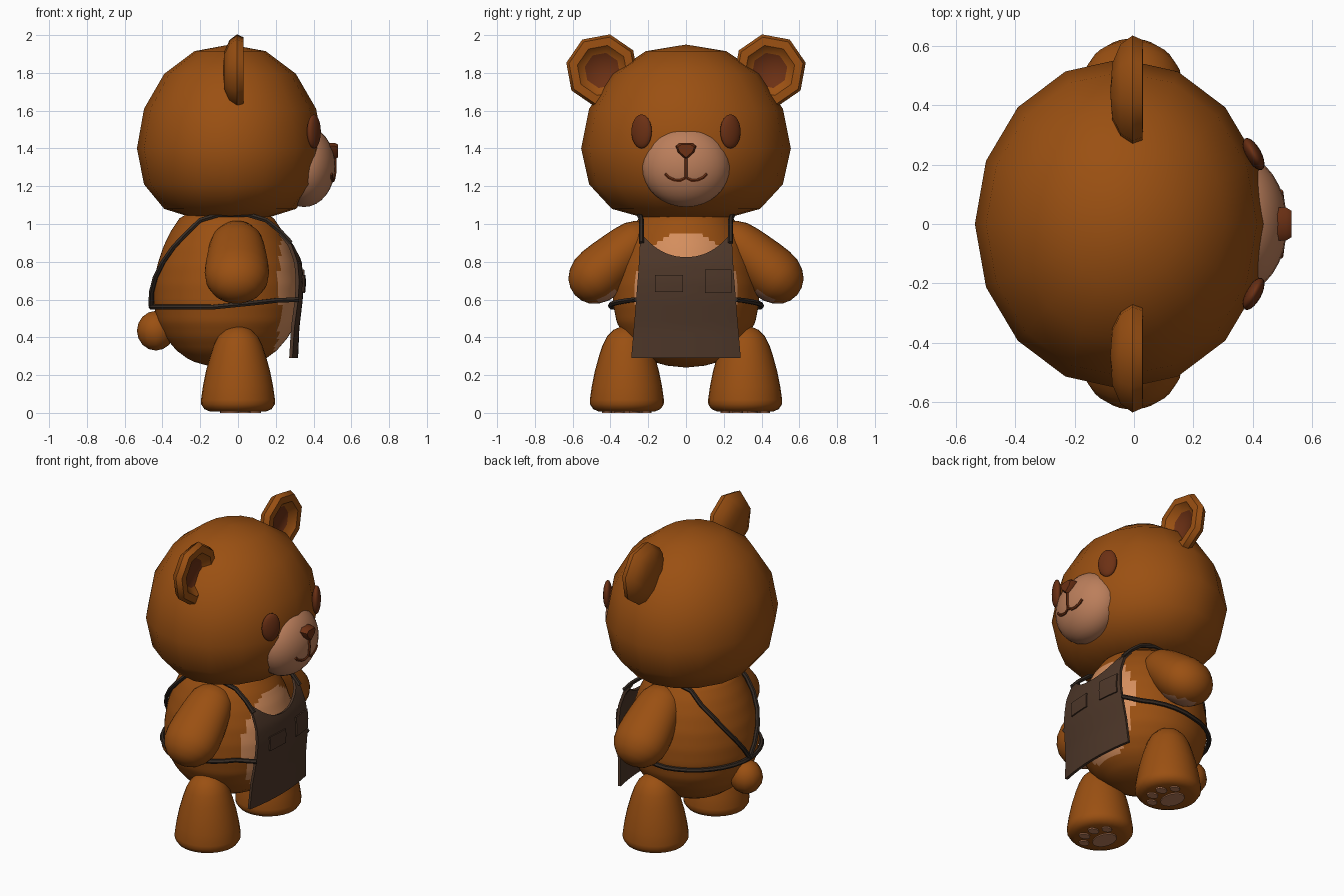
import bpy, bmesh, math
from mathutils import Matrix, Vector

if "Cube" in bpy.data.objects:
    bpy.data.objects.remove(bpy.data.objects["Cube"])


def material(name, rgb):
    m = bpy.data.materials.new(name)
    m.diffuse_color = (*rgb, 1)
    m.use_nodes = True
    m.node_tree.nodes["Principled BSDF"].inputs["Base Color"].default_value = m.diffuse_color
    return m


FUR = material("brown fur", (0.325, 0.080, 0.006))
BELLY = material("light belly", (0.66, 0.27, 0.11))
MUZZLE = material("pale muzzle and pads", (0.50, 0.21, 0.105))
DARK = material("dark brown", (0.150, 0.030, 0.007))
CLOTH = material("apron cloth", (0.075, 0.038, 0.022))
STRAP = material("strap leather", (0.036, 0.024, 0.017))


def finish(name, bm, mats, angle=50):
    bmesh.ops.recalc_face_normals(bm, faces=bm.faces)
    me = bpy.data.meshes.new(name)
    bm.to_mesh(me)
    bm.free()
    for m in mats:
        me.materials.append(m)
    for p in me.polygons:
        p.use_smooth = True
    me.set_sharp_from_angle(angle=math.radians(angle))
    ob = bpy.data.objects.new(name, me)
    bpy.context.collection.objects.link(ob)
    return ob


def lathe(name, profile, segs, mats, matrix=Matrix(), rule=None, turn=0.0, angle=50):
    """Spin (radius, height) points round z; rule(centre, normal) picks material 1."""
    bm = bmesh.new()
    rings = [[bm.verts.new((r * math.cos(turn + 2 * math.pi * i / segs),
                            r * math.sin(turn + 2 * math.pi * i / segs), z))
              for i in range(segs)] for r, z in profile]
    for a, b in zip(rings, rings[1:]):
        for i in range(segs):
            j = (i + 1) % segs
            bm.faces.new((a[i], a[j], b[j], b[i]))
    bmesh.ops.remove_doubles(bm, verts=bm.verts, dist=1e-5)
    bmesh.ops.recalc_face_normals(bm, faces=bm.faces)
    if rule:
        for f in bm.faces:
            f.material_index = int(rule(f.calc_center_median(), f.normal))
    bm.transform(matrix)
    return finish(name, bm, mats, angle)


def mirrored(ob, name):
    me = ob.data.copy()
    me.transform(Matrix.Scale(-1, 4, (0, 1, 0)))
    me.flip_normals()
    bpy.context.collection.objects.link(bpy.data.objects.new(name, me))


def place(loc, scale=(1, 1, 1), rot=Matrix()):
    return Matrix.Translation(loc) @ rot @ Matrix.Diagonal((*scale, 1))


def ball(n):
    return [(math.sin(math.pi * i / n), -math.cos(math.pi * i / n)) for i in range(n + 1)]


def interp(table, t):
    for (a, va), (b, vb) in zip(table, table[1:]):
        if t <= b:
            return va + (vb - va) * max(0, t - a) / (b - a)
    return table[-1][1]


def tube(name, points, depth, mat):
    cu = bpy.data.curves.new(name, 'CURVE')
    cu.dimensions, cu.bevel_depth, cu.bevel_resolution = '3D', depth, 1
    cu.use_fill_caps = True
    sp = cu.splines.new('POLY')
    sp.points.add(len(points) - 1)
    for p, co in zip(sp.points, points):
        p.co = (*co, 1)
    tmp = bpy.data.objects.new(name + "_curve", cu)
    bm = bmesh.new()
    me = tmp.to_mesh()
    bm.from_mesh(me)
    tmp.to_mesh_clear()
    bpy.data.objects.remove(tmp)
    return finish(name, bm, [mat])


# Head: 16-sided ball, flattened below
head = [(0, 1.02), (0.383, 1.03), (0.707, 1.08), (0.924, 1.21), (1, 1.40),
        (0.924, 1.61), (0.707, 1.795), (0.383, 1.915), (0, 1.95)]
lathe("head", head, 16, [FUR], place((-0.042, 0, 0), (0.493, 0.555, 1)))

# Muzzle, nose and mouth
MC, MR = Vector((0.35, 0, 1.305)), Vector((0.165, 0.235, 0.215))
lathe("muzzle", ball(16), 32, [MUZZLE], place(MC, MR))


def on_muzzle(y, z):
    k = 1 - (y / MR.y) ** 2 - ((z - MC.z) / MR.z) ** 2
    return (MC.x + MR.x * math.sqrt(max(k, 0)), y, z)


bm = bmesh.new()
outline = [(-0.055, 1.412), (-0.032, 1.430), (0.032, 1.430), (0.055, 1.412),
           (0.042, 1.378), (0, 1.340), (-0.042, 1.378)]
back = [bm.verts.new((0.46, y, z)) for y, z in outline]
front = [bm.verts.new((0.530, y * 0.8, 1.39 + (z - 1.39) * 0.75)) for y, z in outline]
mid = [bm.verts.new((0.512, y, z)) for y, z in outline]
for a, b in ((back, mid), (mid, front)):
    for i in range(7):
        bm.faces.new((a[i], a[(i + 1) % 7], b[(i + 1) % 7], b[i]))
bm.faces.new(front)
bm.faces.new(back)
finish("nose", bm, [DARK])
tube("mouth_line", [on_muzzle(0, 1.36 - 0.02 * i) for i in range(7)], 0.009, DARK)
smile = [(-0.11, 1.265), (-0.09, 1.245), (-0.06, 1.232), (-0.03, 1.230), (0, 1.245)]
smile += [(-y, z) for y, z in reversed(smile[:-1])]
tube("mouth_smile", [on_muzzle(y, z) for y, z in smile], 0.009, DARK)

# Eyes
eye = lathe("eye_left", ball(12), 20, [DARK],
            place((0.402, 0.235, 1.49), (0.026, 0.060, 0.09), Matrix.Rotation(0.5, 4, 'Z')))
mirrored(eye, "eye_right")

# Ears: eight-sided cups with a dark floor
cup = [(0, -0.08), (0.10, -0.073), (0.165, -0.045), (0.195, -0.005), (0.180, 0.028),
       (0.135, 0.030), (0.095, -0.012), (0, -0.014)]
ear = lathe("ear_left", cup, 8, [FUR, DARK],
            place((0, 0.443, 1.813), rot=Matrix.Rotation(math.pi / 2, 4, 'Y')),
            lambda c, n: c.z > -0.016 and c.xy.length < 0.09 and n.z > 0.9,
            turn=math.radians(12))
mirrored(ear, "ear_right")

# Body: egg shape with a pale belly patch on the front
EGG = [(0.24, 0), (0.25, 0.10), (0.275, 0.19), (0.33, 0.265), (0.40, 0.325), (0.48, 0.367),
       (0.58, 0.387), (0.68, 0.385), (0.78, 0.368), (0.88, 0.335), (0.96, 0.297),
       (1.03, 0.25), (1.07, 0.18), (1.08, 0)]
BX = -0.06
heights = [0.24, 0.244] + [0.25 + 0.02 * i for i in range(42)] + [1.08]
lathe("body", [(interp(EGG, z), z) for z in heights], 64, [FUR, BELLY], place((BX, 0, 0)),
      lambda c, n: c.x > 0 and (c.y / 0.265) ** 2 + ((c.z - 0.64) / 0.32) ** 2 < 1)

# Tail
lathe("tail", ball(8), 12, [FUR], place((-0.435, 0, 0.435), (0.1, 0.1, 0.105)))

# Arms: fat teardrops hanging outward, pale palm on the inside
shoulder, hand = Vector((-0.006, 0.25, 0.92)), Vector((-0.006, 0.49, 0.71))
d = (hand - shoulder).normalized()
side = Vector((1, 0, 0))
rot = Matrix((side, d.cross(side), d)).transposed().to_4x4()
arm_pts = [(-0.09, 0), (-0.08, 0.045), (-0.05, 0.085), (0, 0.113), (0.06, 0.126), (0.12, 0.134),
           (0.20, 0.143), (0.27, 0.147), (0.33, 0.141), (0.38, 0.120), (0.42, 0.087),
           (0.442, 0.045), (0.45, 0)]
steps = sorted({t for t, _ in arm_pts} | {0.16, 0.24, 0.30, 0.355})
arm = lathe("arm_left", [(interp(arm_pts, t), t) for t in steps], 28, [FUR, MUZZLE],
            place(shoulder, (1.16, 1, 1), rot),
            lambda c, n: c.y > 0 and (c.x / 0.09) ** 2 + ((c.z - 0.32) / 0.09) ** 2 < 1)
mirrored(arm, "arm_right")

# Legs: rounded cones with paw pads under the feet
leg_pts = [(0, 0.006), (0.15, 0.008), (0.178, 0.02), (0.195, 0.045), (0.196, 0.07), (0.186, 0.14),
           (0.170, 0.22), (0.148, 0.30), (0.128, 0.36), (0.105, 0.405), (0.07, 0.44),
           (0.035, 0.455), (0, 0.46)]
leg = lathe("leg_left", leg_pts, 28, [FUR], place((0, 0.313, 0)))
mirrored(leg, "leg_right")
pads = [(-0.035, 0, 0.06, 0.085), (0.035, -0.105, 0.032, 0.026), (0.085, -0.04, 0.036, 0.028),
        (0.085, 0.04, 0.036, 0.028), (0.035, 0.105, 0.032, 0.026)]
for n, (x, y, rx, ry) in enumerate(pads):
    pad = lathe(f"paw_pad_left_{n}", [(0, 0), (1, 0), (1, 0.008), (0, 0.008)], 20, [MUZZLE],
                place((x, 0.313 + y, 0), (rx, ry, 1)))
    mirrored(pad, f"paw_pad_right_{n}")

# Apron: hanging sheet with a scooped neckline
HANG = [(0.29, 0.318), (0.45, 0.325), (0.60, 0.343), (0.70, 0.347), (0.80, 0.337),
        (0.90, 0.300), (0.97, 0.235), (1.03, 0.16)]


def sheet(name, cols, rows, point, thick, mat):
    bm = bmesh.new()
    g = [[bm.verts.new(point(i / cols, j / rows)) for j in range(rows + 1)] for i in range(cols + 1)]
    for i in range(cols):
        for j in range(rows):
            bm.faces.new((g[i][j], g[i + 1][j], g[i + 1][j + 1], g[i][j + 1]))
    bmesh.ops.recalc_face_normals(bm, faces=bm.faces)
    bmesh.ops.solidify(bm, geom=bm.faces[:], thickness=thick)
    return finish(name, bm, [mat], 40)


def cloth_point(y, z, out=0.0):
    return (interp(HANG, z) - 0.35 * y * y + out, y, z)


def apron_point(u, v):
    s = 2 * u - 1
    top = 0.825 + 0.13 * abs(s) ** 2.2
    z = 0.29 + (top - 0.29) * v
    return cloth_point(s * interp([(0.29, 0.29), (0.5, 0.272), (0.75, 0.252), (0.97, 0.24)], z), z)


sheet("apron", 20, 20, apron_point, 0.018, CLOTH)
for name, y0, y1, z0, z1 in (("pocket_right", -0.165, -0.015, 0.64, 0.73),
                             ("pocket_left", 0.10, 0.24, 0.635, 0.76)):
    sheet(name, 6, 4, lambda u, v: cloth_point(y0 + (y1 - y0) * u, z0 + (z1 - z0) * v, 0.013),
          0.009, CLOTH)


# Straps: over each shoulder to the middle of the back, and round the waist
def round_body(deg, z, gap=0.014):
    r = interp(EGG, z) + gap
    return (BX + r * math.cos(math.radians(deg)), r * math.sin(math.radians(deg)), z)


over = [cloth_point(0.236, 0.90), cloth_point(0.236, 0.96), (0.15, 0.236, 1.02),
        (0.05, 0.245, 1.05), (-0.1, 0.25, 1.05)]
over += [round_body(a, z, 0.016) for a, z in ((121, 1.02), (132, 0.95), (143, 0.88), (153, 0.80),
                                              (163, 0.72), (172, 0.64), (180, 0.565))]
strap = tube("shoulder_strap_left", over, 0.014, STRAP)
mirrored(strap, "shoulder_strap_right")
waist = [cloth_point(0.262, 0.60)]
waist += [round_body(a, 0.595 - 0.035 * min(1, (a - 50) / 50), 0.016) for a in range(50, 181, 10)]
waist += [(x, -y, z) for x, y, z in reversed(waist[:-1])]
tube("waist_strap", waist, 0.014, STRAP)
